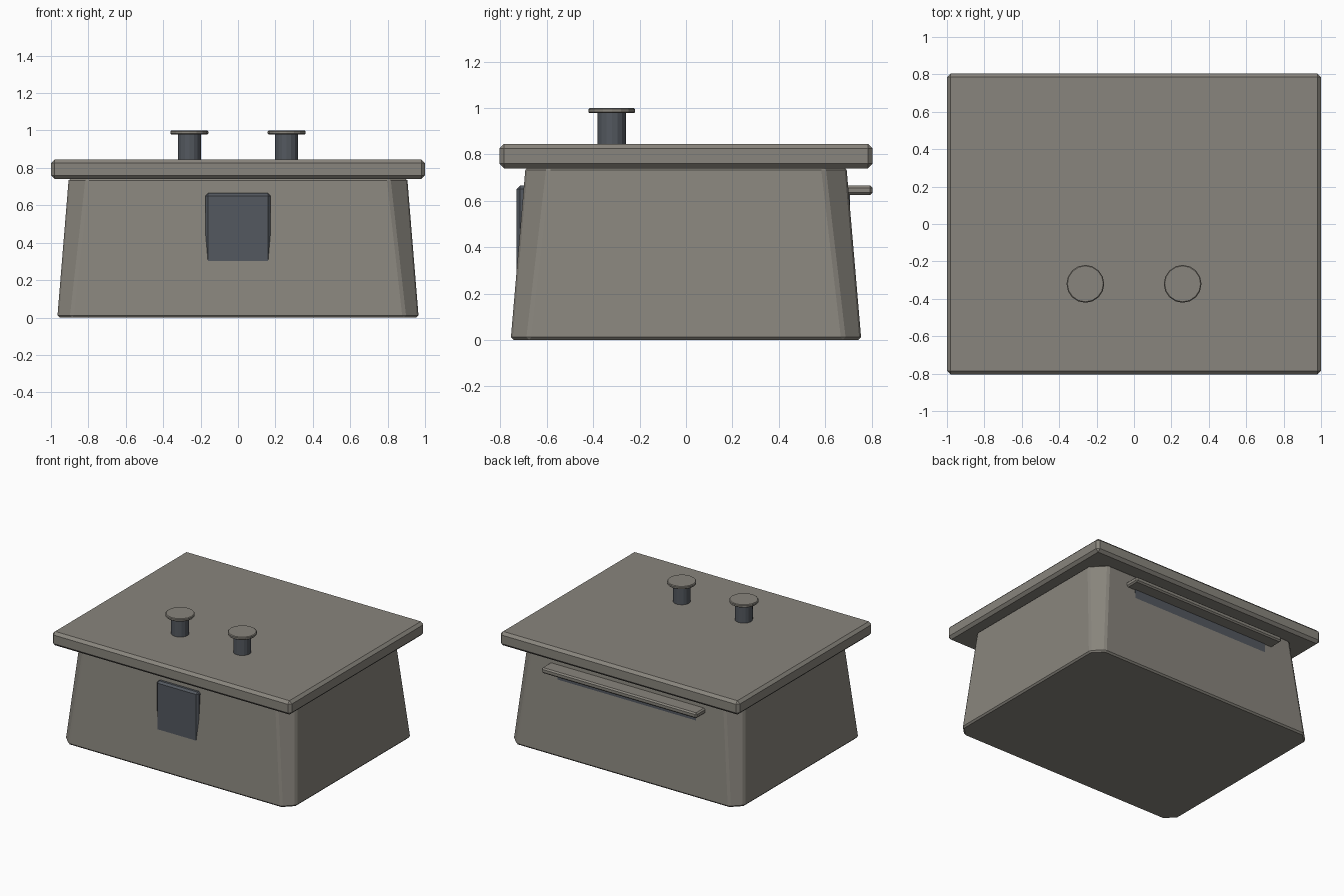
import bpy, bmesh, math

if "Cube" in bpy.data.objects:
    bpy.data.objects.remove(bpy.data.objects["Cube"])


def material(name, rgb):
    m = bpy.data.materials.new(name)
    m.diffuse_color = (*rgb, 1)
    m.use_nodes = True
    m.node_tree.nodes["Principled BSDF"].inputs["Base Color"].default_value = m.diffuse_color
    return m


GREY = material("warm grey", (0.25, 0.235, 0.205))
DARK = material("dark slate", (0.087, 0.098, 0.115))


def finish(name, bm, mat, bevel=0.0):
    bmesh.ops.recalc_face_normals(bm, faces=bm.faces)
    me = bpy.data.meshes.new(name)
    bm.to_mesh(me)
    bm.free()
    me.materials.append(mat)
    ob = bpy.data.objects.new(name, me)
    bpy.context.collection.objects.link(ob)
    if bevel:
        mod = ob.modifiers.new("edge_bevel", "BEVEL")
        mod.width = bevel
        mod.segments = 1
        mod.limit_method = "ANGLE"
        mod.angle_limit = math.radians(30)
    return ob


def box(name, lo, hi, mat, bevel=0.0):
    bm = bmesh.new()
    bmesh.ops.create_cube(bm, size=1)
    for v in bm.verts:
        v.co = [(a + b) / 2 + c * (b - a) for a, b, c in zip(lo, hi, v.co)]
    return finish(name, bm, mat, bevel)


def cylinder(name, x, y, z0, z1, r, mat, bevel=0.0):
    bm = bmesh.new()
    bmesh.ops.create_cone(bm, cap_ends=True, segments=16,
                          radius1=r, radius2=r, depth=z1 - z0)
    bmesh.ops.translate(bm, verts=bm.verts, vec=(x, y, (z0 + z1) / 2))
    return finish(name, bm, mat, bevel)


def ring(bm, hx, hy, c, z):
    """Rectangle with cut corners."""
    pts = []
    for sx, sy in ((1, 1), (-1, 1), (-1, -1), (1, -1)):
        pair = [(sx * hx, sy * (hy - c)), (sx * (hx - c), sy * hy)]
        pts += pair if sx * sy > 0 else pair[::-1]
    return [bm.verts.new((x, y, z)) for x, y in pts]


# Tapered tub with cut corners
bm = bmesh.new()
low = ring(bm, 0.966, 0.756, 0.075, 0.0)
top = ring(bm, 0.905, 0.692, 0.098, 0.745)
bm.faces.new(low)
bm.faces.new(top)
for i in range(8):
    j = (i + 1) % 8
    bm.faces.new((low[i], low[j], top[j], top[i]))
finish("body", bm, GREY, 0.012)

# Overhanging lid
box("lid", (-1, -0.805, 0.74), (1, 0.805, 0.845), GREY, 0.02)

# Front latch plate, its lower edge sinking into the sloped wall
box("front_latch", (-0.175, -0.73, 0.25), (0.175, -0.66, 0.665), DARK, 0.014)

# Rear ledge and the dark strip beneath it
box("rear_ledge", (-0.65, 0.66, 0.625), (0.65, 0.804, 0.666), GREY, 0.01)
box("rear_strip", (-0.58, 0.66, 0.50), (0.58, 0.708, 0.627), DARK)

# Pair of knobs on the lid
for side, s in (("left", -1), ("right", 1)):
    cylinder(f"{side}_knob_stem", s * 0.26, -0.32, 0.835, 0.985, 0.062, DARK)
    cylinder(f"{side}_knob_cap", s * 0.26, -0.32, 0.978, 1.0, 0.101, GREY, 0.005)
